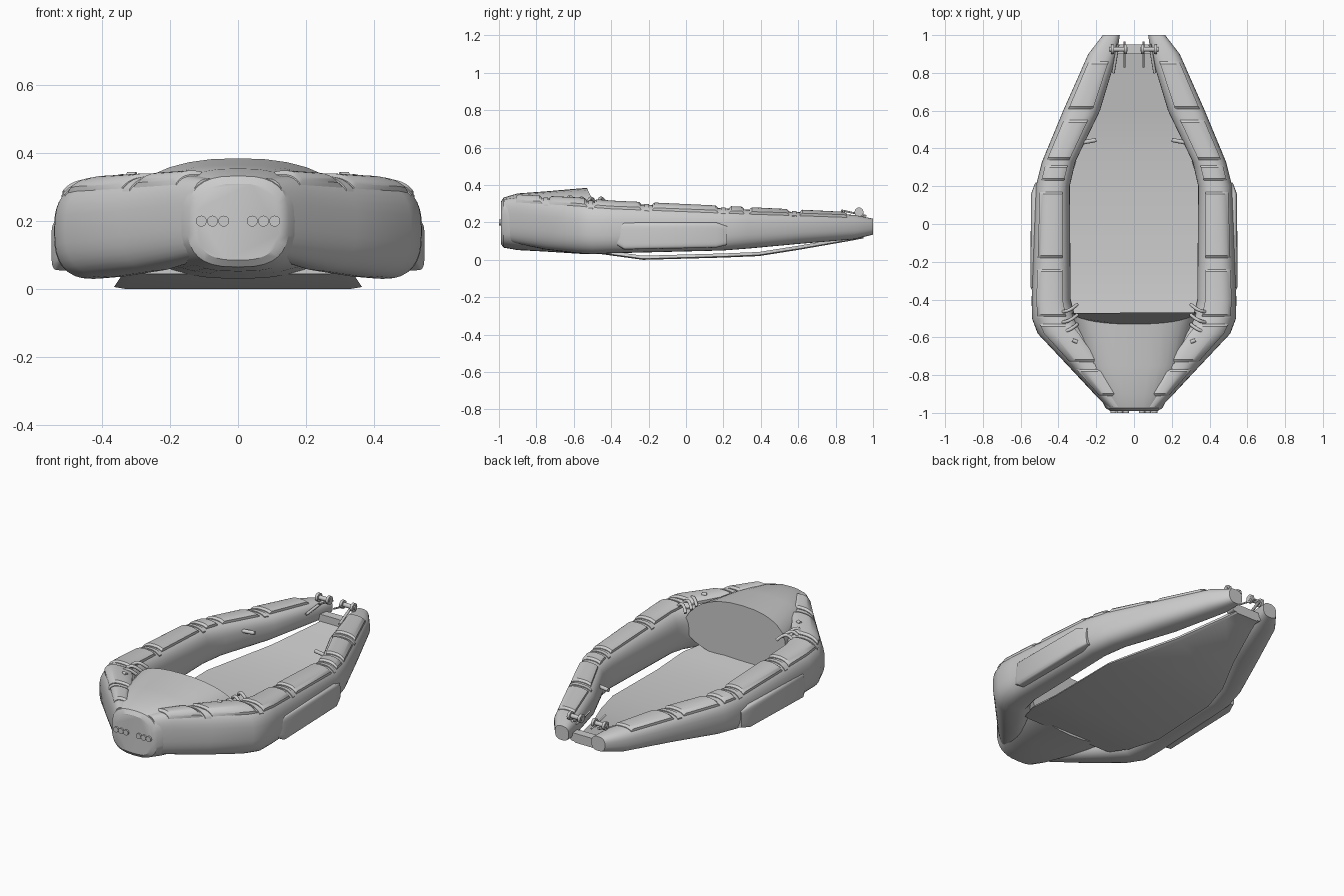
import bpy
import bmesh
import math
from mathutils import Vector

cube = bpy.data.objects.get("Cube")
if cube:
    bpy.data.objects.remove(cube, do_unlink=True)

grey = bpy.data.materials.new("light_grey")
grey.use_nodes = True
GREY = (0.6, 0.6, 0.6, 1)
grey.diffuse_color = GREY
grey.node_tree.nodes["Principled BSDF"].inputs["Base Color"].default_value = GREY


def finish(obj, mirror):
    obj.data.materials.append(grey)
    if mirror:
        obj.modifiers.new("mirror", "MIRROR")
    return obj


def loft(name, sections, mirror=False, angle=32):
    """Skin a row of closed cross-sections and cap both ends."""
    bm = bmesh.new()
    rows = [[bm.verts.new(p) for p in s] for s in sections]
    n = len(rows[0])
    for a, b in zip(rows, rows[1:]):
        for i in range(n):
            j = (i + 1) % n
            bm.faces.new((a[i], a[j], b[j], b[i]))
    bm.faces.new(rows[0])
    bm.faces.new(rows[-1])
    bmesh.ops.recalc_face_normals(bm, faces=bm.faces)
    mesh = bpy.data.meshes.new(name)
    bm.to_mesh(mesh)
    bm.free()
    obj = bpy.data.objects.new(name, mesh)
    bpy.context.collection.objects.link(obj)
    bpy.ops.object.select_all(action="DESELECT")
    obj.select_set(True)
    bpy.context.view_layer.objects.active = obj
    bpy.ops.object.shade_smooth_by_angle(angle=math.radians(angle))
    return finish(obj, mirror)


def rod(name, points, radius):
    """Round bar along a path, mirrored to both sides."""
    curve = bpy.data.curves.new(name, "CURVE")
    curve.dimensions = "3D"
    curve.bevel_depth = radius
    curve.bevel_resolution = 3
    curve.use_fill_caps = True
    spline = curve.splines.new("POLY")
    spline.points.add(len(points) - 1)
    for p, co in zip(spline.points, points):
        p.co = (*co, 1)
    spline.use_smooth = True
    obj = bpy.data.objects.new(name, curve)
    bpy.context.collection.objects.link(obj)
    return finish(obj, True)


def oval(y, xo, xi, zt, zb, power=2.6, start=0, end=360, count=32):
    """Rounded cross-section in the xz plane."""
    closed = end - start == 360
    steps = count if closed else count - 1
    pts = []
    for i in range(count):
        t = math.radians(start + (end - start) * i / steps)
        c, s = math.cos(t), math.sin(t)
        x = (xo + xi) / 2 + (xo - xi) / 2 * math.copysign(abs(c) ** (2 / power), c)
        z = (zt + zb) / 2 + (zt - zb) / 2 * math.copysign(abs(s) ** (2 / power), s)
        pts.append(Vector((x, y, z)))
    return pts


# Side tubes: y, outer x, inner x, top z, bottom z
TUBE = [(-.97, .14, .03, .325, .10), (-.9, .21, .06, .335, .085),
        (-.75, .35, .13, .328, .055), (-.58, .51, .235, .32, .035),
        (-.5, .54, .31, .312, .03), (-.4, .542, .335, .303, .035),
        (.2, .52, .34, .275, .05), (.33, .487, .31, .268, .06),
        (.6, .375, .18, .255, .085), (.9, .242, .09, .24, .11),
        (1, .165, .075, .22, .135)]
loft("side_tubes", [oval(*s) for s in TUBE], True)


def tube_at(y):
    for a, b in zip(TUBE, TUBE[1:]):
        if a[0] <= y <= b[0]:
            f = (y - a[0]) / (b[0] - a[0])
            return [p + (q - p) * f for p, q in zip(a, b)]


# Raised pads along the top of the tubes
PADS = [(-.91, -.77), (-.73, -.53), (-.49, -.24), (-.18, .17),
        (.23, .31), (.34, .55), (.61, .86)]
for k, (y0, y1) in enumerate(PADS):
    knots = sorted([y0, y0 + .012, y1 - .012, y1]
                   + [s[0] for s in TUBE if y0 + .02 < s[0] < y1 - .02])
    rows = []
    for y in knots:
        arc = oval(*tube_at(y), start=46, end=120, count=12)
        lift = .004 if y in (y0, y1) else .014
        top = [p + Vector((0, 0, lift)) for p in arc]
        rows.append(top + [p - Vector((0, 0, .02)) for p in reversed(arc)])
    loft(f"top_pad_{k + 1}", rows, True)

# Narrow joint bands between some pads
for k, y in enumerate((-.75, -.51, -.21, .2, .58)):
    rows = []
    for v in (y - .012, y + .012):
        arc = oval(*tube_at(v), start=40, end=130, count=12)
        rows.append([p + Vector((0, 0, .005)) for p in arc]
                    + [p - Vector((0, 0, .02)) for p in reversed(arc)])
    loft(f"joint_band_{k + 1}", rows, True)

# Outer side pods
POD = [(-.37, .53, .49, .18, .08), (-.33, .549, .48, .2, .055),
       (.16, .545, .48, .2, .065), (.22, .522, .48, .18, .08)]
loft("side_pods", [oval(*s, power=5) for s in POD], True)

# Bow body with a flat nose and a creased rear face
BOW = [(-.99, .125, .31, .085), (-.975, .15, .333, .065),
       (-.9, .19, .355, .052), (-.75, .26, .366, .044)]
rows = [oval(y, w, -w, t, b, power=2.8) for y, w, t, b in BOW]
back = oval(0, .335, -.335, .385, .03, power=2.3)
for p in back:
    p.y = -.45 - .08 * abs(p.z - .21) / .175
loft("bow_hood", rows + [back])

# Nose studs
for k, x in enumerate((.042, .075, .108)):
    loft(f"nose_stud_{k + 1}",
         [oval(y, x + .016, x - .016, .216, .184, 2, count=20) for y in (-1, -.97)], True)

# Thin floor: y, half width, underside z
FLOOR = [(-.56, .3, .045), (-.45, .345, .03), (-.23, .365, 0), (.2, .355, .012),
         (.39, .3, .02), (.6, .2, .053), (.87, .1, .1), (.95, .075, .115)]
rows = []
for y, w, z in FLOOR:
    rows.append([(-w, y, z + .006), (-w * .9, y, z), (w * .9, y, z), (w, y, z + .006),
                 (w * .97, y, z + .022), (-w * .97, y, z + .022)])
loft("floor", rows)

# Stern crosspiece
loft("stern_crosspiece", [oval(y, .1, -.1, .17, .12, 6) for y in (.9, .95)])

# Stern hinges
rod("hinge_pins", [(.035, .925, .255), (.13, .925, .255)], .013)
for k, x in enumerate((.045, .115)):
    rod(f"hinge_lug_{k + 1}", [(x - .008, .925, .255), (x + .008, .925, .255)], .025)
rod("hinge_levers", [(.05, .965, .235), (.05, .83, .265)], .005)
rod("hinge_braces", [(.085, .95, .24), (.11, .8, .2)], .008)

# Inner wall pegs
rod("wall_pegs", [(.2, .445, .2), (.28, .43, .2)], .011)

# Curved grips beside the hood
for k, y in enumerate((-.435, -.49, -.54)):
    path = []
    for i in range(9):
        f = i / 8
        path.append((.385 - .085 * f, y - .03 + .04 * f * f,
                     .3 + .03 * math.sin(math.pi * f)))
    rod(f"grip_{k + 1}", path, .009)
rod("grip_knobs", [(.3, -.625, .335), (.325, -.615, .335)], .01)
